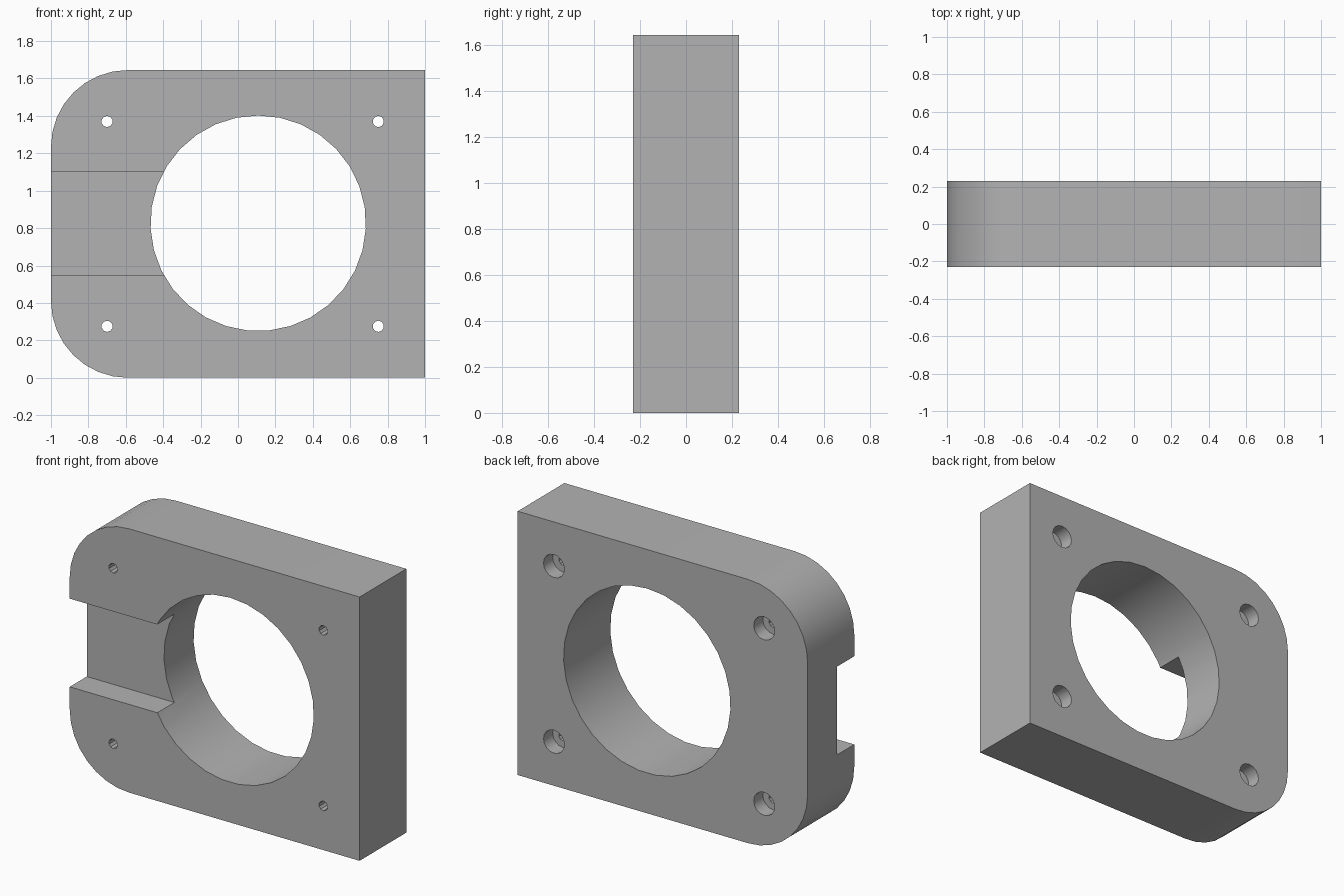
import bpy
import bmesh
from math import cos, sin, pi

cube = bpy.data.objects.get("Cube")
if cube:
    bpy.data.objects.remove(cube, do_unlink=True)

HEIGHT, HALF_DEPTH, CORNER = 1.645, 0.23, 0.41

grey = bpy.data.materials.new("plain grey")
grey.use_nodes = True
colour = (0.45, 0.45, 0.45, 1)
grey.diffuse_color = colour
grey.node_tree.nodes["Principled BSDF"].inputs["Base Color"].default_value = colour


def arc(cx, cz, radius, start, sweep, steps):
    """Points of an arc in the xz plane, angles in radians."""
    return [(cx + radius * cos(start + sweep * i / steps),
             cz + radius * sin(start + sweep * i / steps)) for i in range(steps + 1)]


def circle(cx, cz, radius, sides):
    return arc(cx, cz, radius, pi / 2, 2 * pi, sides)[:-1]


def prism(name, outline, y0, y1):
    """Extrude an xz outline from y0 to y1."""
    bm = bmesh.new()
    face = bm.faces.new([bm.verts.new((x, y0, z)) for x, z in outline])
    new = bmesh.ops.extrude_face_region(bm, geom=[face])["geom"]
    bmesh.ops.translate(bm, vec=(0, y1 - y0, 0),
                        verts=[v for v in new if isinstance(v, bmesh.types.BMVert)])
    bmesh.ops.recalc_face_normals(bm, faces=bm.faces)
    mesh = bpy.data.meshes.new(name)
    bm.to_mesh(mesh)
    bm.free()
    mesh.materials.append(grey)
    obj = bpy.data.objects.new(name, mesh)
    bpy.context.collection.objects.link(obj)
    return obj


# Plate with two rounded corners on its right side
outline = [(1, 0), (1, HEIGHT)]
outline += arc(CORNER - 1, HEIGHT - CORNER, CORNER, pi / 2, pi / 2, 8)
outline += arc(CORNER - 1, CORNER, CORNER, pi, pi / 2, 8)
plate = prism("mounting_plate", outline, -HALF_DEPTH, HALF_DEPTH)

# Large bore and the front slot leading into it
cutters = [
    prism("bore_cutter", circle(0.108, 0.826, 0.576, 31), -0.5, 0.5),
    prism("slot_cutter", [(-1.2, 0.55), (0, 0.55), (0, 1.1), (-1.2, 1.1)],
          -0.5, -HALF_DEPTH + 0.168),
]

# Screw holes, counterbored from the back
for x in (-0.7, 0.75):
    for z in (0.275, 1.37):
        cutters.append(prism("screw_cutter", circle(x, z, 0.03, 10), -0.5, 0.5))
        cutters.append(prism("counterbore_cutter", circle(x, z, 0.072, 16),
                             HALF_DEPTH - 0.09, 0.5))

for cutter in cutters:
    cutter.hide_render = True
    cut = plate.modifiers.new(cutter.name, "BOOLEAN")
    cut.operation = "DIFFERENCE"
    cut.solver = "EXACT"
    cut.object = cutter

# Bake the cuts and drop the cutters
bpy.context.view_layer.update()
graph = bpy.context.evaluated_depsgraph_get()
result = bpy.data.meshes.new_from_object(plate.evaluated_get(graph))
plate.modifiers.clear()
plate.data = result
for cutter in cutters:
    bpy.data.objects.remove(cutter, do_unlink=True)

# Smooth the curved walls, keep the edges sharp
bpy.ops.object.select_all(action="DESELECT")
plate.select_set(True)
bpy.context.view_layer.objects.active = plate
bpy.ops.object.shade_smooth_by_angle(angle=pi / 6)
